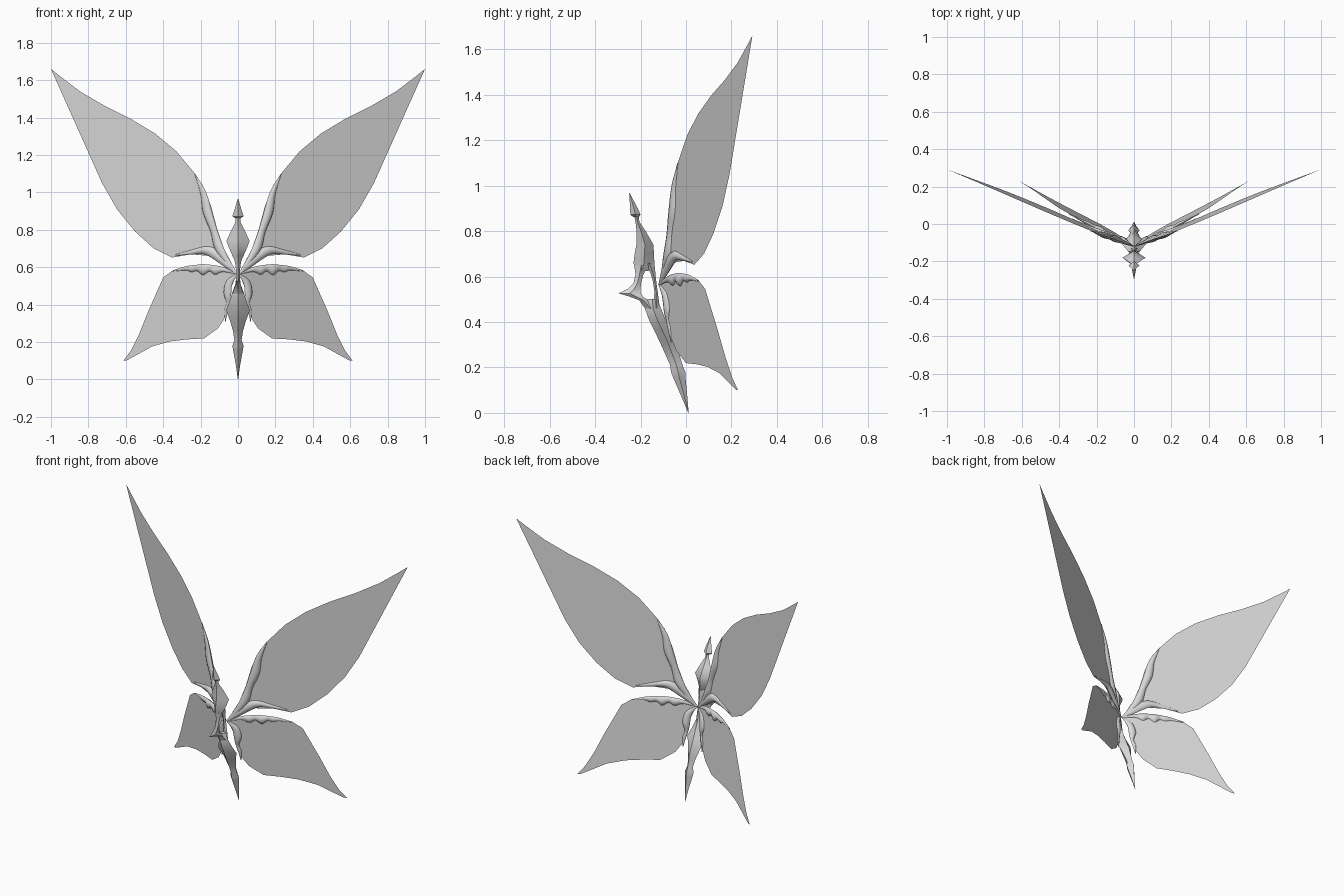
import bpy, bmesh, math
from mathutils import Vector

grey = bpy.data.materials.new("pale_grey")
grey.diffuse_color = (0.7, 0.7, 0.7, 1)


def finish(name, bm, angle=None, mirror=False):
    bmesh.ops.recalc_face_normals(bm, faces=bm.faces)
    me = bpy.data.meshes.new(name)
    bm.to_mesh(me)
    bm.free()
    ob = bpy.data.objects.new(name, me)
    bpy.context.collection.objects.link(ob)
    me.materials.append(grey)
    if mirror:
        ob.modifiers.new("Mirror", 'MIRROR')
    if angle:
        bpy.ops.object.select_all(action='DESELECT')
        ob.select_set(True)
        bpy.context.view_layer.objects.active = ob
        bpy.ops.object.shade_smooth_by_angle(angle=math.radians(angle))
    return ob


def loft(sections, sides):
    """Skin elliptical rings, each given as centre, half-axis a, half-axis b."""
    bm = bmesh.new()
    rings = []
    for c, a, b in sections:
        rings.append([bm.verts.new(c + a * math.cos(t) + b * math.sin(t))
                      for t in (2 * math.pi * i / sides for i in range(sides))])
    for r, s in zip(rings, rings[1:]):
        for i in range(sides):
            j = (i + 1) % sides
            bm.faces.new((r[i], r[j], s[j], s[i]))
    bm.faces.new(rings[0])
    bm.faces.new(rings[-1])
    return bm


def smooth_rows(rows, steps):
    """Catmull-Rom resampling of rows of numbers."""
    out = []
    for i in range(len(rows) - 1):
        p = [rows[max(0, min(len(rows) - 1, i + k))] for k in (-1, 0, 1, 2)]
        for s in range(steps):
            t = s / steps
            out.append([0.5 * (2 * b + (c - a) * t + (2 * a - 5 * b + 4 * c - d) * t * t
                               + (3 * b - a - 3 * c + d) * t ** 3) for a, b, c, d in zip(*p)])
    return out + [list(rows[-1])]


def body_part(name, rows):
    """Diamond-section body piece: rows of z, front y, back y, half width."""
    secs = [(Vector((0, (f + k) / 2, z)), Vector((w, 0, 0)), Vector((0, (k - f) / 2, 0)))
            for z, f, k, w in rows]
    return finish(name, loft(secs, 4), 40)


# Body pieces
body_part("head", [(.967, -.25, -.248, .001), (.90, -.246, -.212, .021), (.872, -.245, -.20, .03),
                   (.862, -.232, -.207, .014)])
body_part("thorax", [(.865, -.228, -.208, .012), (.84, -.222, -.205, .014), (.795, -.217, -.175, .037),
                     (.74, -.218, -.143, .062), (.70, -.226, -.141, .047), (.66, -.231, -.139, .029),
                     (.625, -.224, -.165, .014)])
body_part("front_strut", [(.65, -.228, -.165, .022), (.61, -.222, -.187, .013), (.57, -.231, -.198, .01),
                          (.545, -.256, -.20, .01), (.526, -.297, -.199, .01), (.512, -.25, -.19, .012),
                          (.495, -.205, -.165, .018), (.46, -.181, -.135, .03)])
body_part("back_strut", [(.66, -.185, -.139, .025), (.62, -.158, -.135, .012), (.58, -.146, -.131, .01),
                         (.53, -.139, -.124, .012), (.46, -.145, -.115, .02)])
body_part("abdomen", [(.50, -.17, -.125, .018), (.46, -.181, -.11, .032), (.41, -.163, -.09, .048),
                      (.37, -.143, -.072, .064), (.315, -.117, -.046, .043), (.26, -.092, -.03, .027),
                      (.21, -.07, -.015, .019), (.18, -.066, -.003, .03), (.155, -.056, -.002, .026),
                      (.08, -.024, .005, .012), (0, .01, .012, .001)])


def wing(prefix, a, b, outline, veins):
    """Flat membrane in a tilted plane plus rounded veins, mirrored across x."""
    def at(x, z):
        return Vector((x, -.12 + a * x + b * (z - .56), z))
    normal = Vector((a, -1, b)).normalized()
    bm = bmesh.new()
    f = bm.faces.new([bm.verts.new(at(*p)) for p in outline])
    bmesh.ops.triangulate(bm, faces=[f])
    bm.normal_update()
    finish(prefix + "_membranes", bm, None, True)
    for name, rows in veins.items():
        secs = []
        for x0, z0, x1, z1 in smooth_rows(rows, 4):
            p, q = at(x0, z0), at(x1, z1)
            half = (q - p) / 2
            secs.append(((p + q) / 2, half, normal * max(.003, half.length * .55)))
        finish(prefix + "_" + name, loft(secs, 8), 60, True)


# Large upper wings; vein rows give the two edges as x, z, x, z
wing("upper_wing", .455, -.039,
     [(.005, .565), (.075, .70), (.11, .80), (.145, .93), (.19, 1.04), (.23, 1.10), (.33, 1.22),
      (.444, 1.315), (.578, 1.396), (.717, 1.465), (.845, 1.54), (.95, 1.62), (1, 1.66),
      (.90, 1.49), (.83, 1.348), (.775, 1.187), (.727, 1.05), (.647, .91), (.55, .79),
      (.45, .70), (.353, .652), (.25, .669), (.15, .66)],
     {"leading_veins": [(.229, 1.10, .232, 1.097), (.17, 1.0, .20, .99), (.135, .88, .187, .89),
                        (.105, .78, .147, .79), (.07, .69, .125, .70), (.04, .63, .07, .62),
                        (.003, .57, .008, .56)],
      "trailing_veins": [(.335, .668, .335, .662), (.25, .692, .25, .668), (.165, .712, .19, .672),
                         (.11, .69, .145, .652), (.05, .63, .07, .60), (.003, .57, .008, .56)]})

# Small lower wings
wing("lower_wing", .508, -.081,
     [(.005, .57), (.085, .60), (.187, .612), (.283, .602), (.348, .583), (.40, .545),
      (.433, .47), (.48, .364), (.53, .24), (.572, .155), (.613, .10), (.595, .102),
      (.556, .123), (.46, .176), (.364, .203), (.273, .214), (.182, .219), (.107, .273),
      (.07, .33), (.05, .40), (.04, .48)],
     {"leading_veins": [(.003, .572, .003, .56), (.085, .602, .08, .575), (.125, .61, .122, .56),
                        (.155, .614, .153, .578), (.187, .616, .187, .557), (.22, .613, .218, .58),
                        (.25, .61, .248, .574), (.283, .604, .28, .583), (.348, .584, .348, .578)],
      "trailing_veins": [(.002, .56, .006, .566), (.03, .51, .06, .53), (.038, .44, .077, .465),
                         (.045, .40, .062, .41), (.055, .36, .072, .37), (.066, .31, .069, .312)]})
